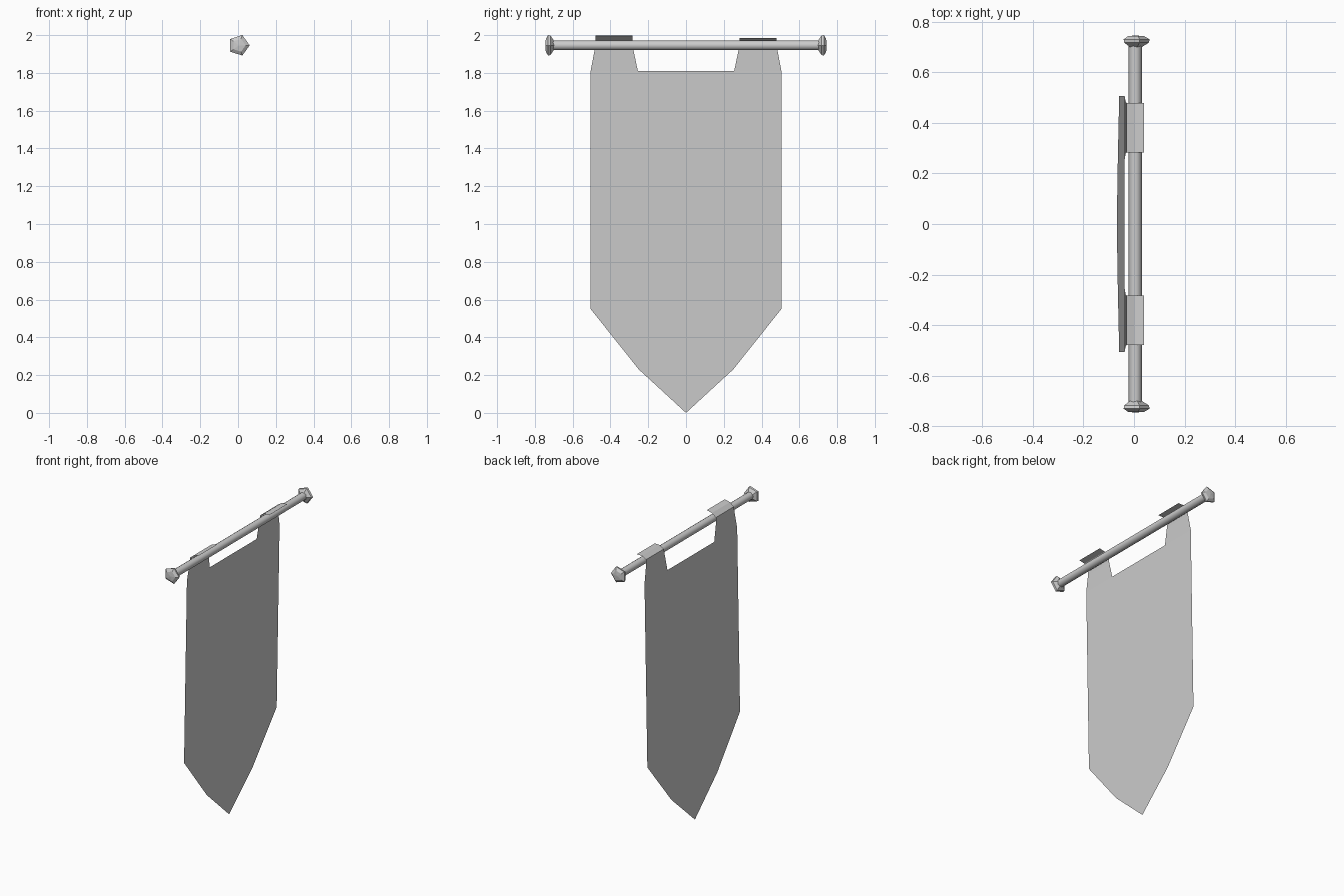
import bpy, bmesh, math

if "Cube" in bpy.data.objects:
    bpy.data.objects.remove(bpy.data.objects["Cube"])

ROD_X, ROD_Z = 0.005, 1.946


def make_object(name, verts, faces):
    mesh = bpy.data.meshes.new(name)
    mesh.from_pydata(verts, [], faces)
    mesh.update()
    obj = bpy.data.objects.new(name, mesh)
    bpy.context.collection.objects.link(obj)
    return obj


def lathe_y(name, profile, sides):
    """Revolve (y, radius) rings around the rod axis, capped at both ends."""
    verts, faces = [], []
    for y, r in profile:
        for i in range(sides):
            a = 2 * math.pi * i / sides
            verts.append((ROD_X + r * math.cos(a), y, ROD_Z + r * math.sin(a)))
    for k in range(len(profile) - 1):
        for i in range(sides):
            j = (i + 1) % sides
            faces.append((k * sides + i, k * sides + j, (k + 1) * sides + j, (k + 1) * sides + i))
    faces.append(tuple(range(sides)))
    faces.append(tuple(range(len(verts) - sides, len(verts))))
    obj = make_object(name, verts, faces)
    bm = bmesh.new()
    bm.from_mesh(obj.data)
    bmesh.ops.recalc_face_normals(bm, faces=bm.faces)
    bm.to_mesh(obj.data)
    bm.free()
    return obj


def cloth_x(z):
    # the cloth leans slightly away from the rod towards its tip
    return -0.068 + 0.0172 * z


# hanging rod
rod = lathe_y("rod", [(-0.71, 0.026), (0.71, 0.026)], 10)
bpy.context.view_layer.objects.active = rod
rod.select_set(True)
bpy.ops.object.shade_smooth_by_angle(angle=math.radians(50))

# five-sided end knobs
for side, label in ((-1, "left"), (1, "right")):
    lathe_y("knob_" + label,
            [(side * y, r) for y, r in ((0.70, 0.027), (0.717, 0.054), (0.73, 0.057), (0.742, 0.036), (0.745, 0.004))], 5)

# single-sheet cloth with pointed bottom
outline = [(0, 0), (0.25, 0.23), (0.505, 0.55), (0.505, 1.81), (0.255, 1.81)]
points = outline + [(-y, z) for y, z in reversed(outline[1:])]
make_object("banner_cloth", [(cloth_x(z), y, z) for y, z in points], [tuple(range(len(points)))])

# hanging tabs, tapering upwards and folding over the rod
for side, label, fold, end in ((-1, "left", 1.989, 1.998), (1, "right", 1.984, 1.985)):
    path = [(cloth_x(1.81), 1.81, 0.255, 0.505), (-0.033, 1.92, 0.278, 0.484),
            (-0.029, 1.965, 0.283, 0.479), (0.0, fold, 0.283, 0.479), (0.04, end, 0.283, 0.479)]
    verts = [(x, side * y, z) for x, z, a, b in path for y in (a, b)]
    faces = [(2 * i, 2 * i + 1, 2 * i + 3, 2 * i + 2)[::side] for i in range(len(path) - 1)]
    make_object("hanging_tab_" + label, verts, faces)
